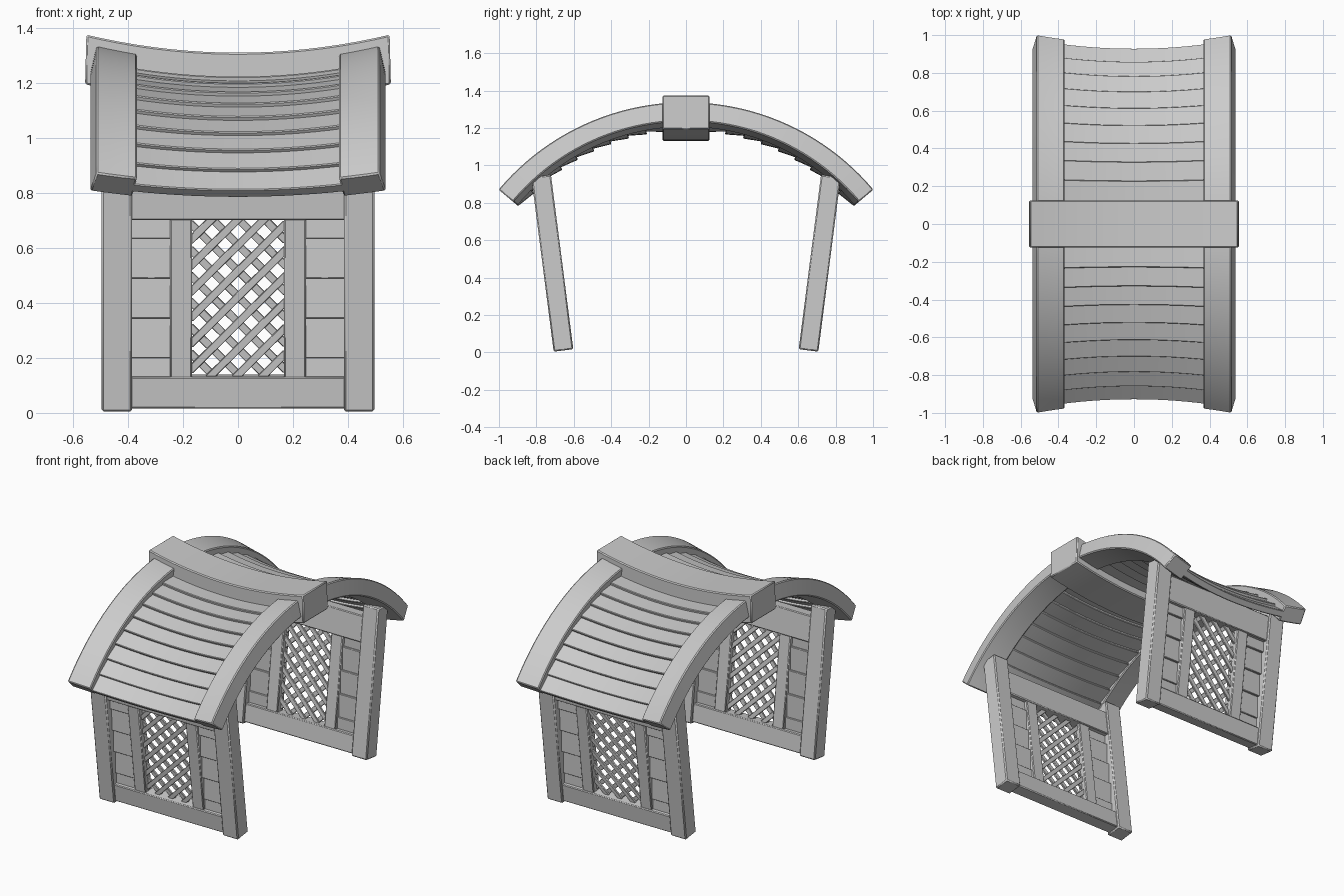
import bpy, bmesh
from math import sin, cos, radians, sqrt

if "Cube" in bpy.data.objects:
    bpy.data.objects.remove(bpy.data.objects["Cube"])

BEND = 2.37        # radius of the side-to-side sag of the roof
ZC = 0.03          # height of the roof arc centre
LEAN = radians(7.3)
END = 50           # roof arc end angle (degrees from the top)


def block(name, f, nu=1, nv=1, mirror=(False, False), bevel=0.005):
    """Closed six-sided block: f maps u, v, w in 0..1 to a point."""
    bm = bmesh.new()
    g = [[[bm.verts.new(f(i / nu, j / nv, k)) for k in (0, 1)]
          for j in range(nv + 1)] for i in range(nu + 1)]
    for i in range(nu):
        for j in range(nv):
            for k in (0, 1):
                bm.faces.new((g[i][j][k], g[i + 1][j][k], g[i + 1][j + 1][k], g[i][j + 1][k]))
    for i in range(nu):
        for j in (0, nv):
            bm.faces.new((g[i][j][0], g[i + 1][j][0], g[i + 1][j][1], g[i][j][1]))
    for j in range(nv):
        for i in (0, nu):
            bm.faces.new((g[i][j][0], g[i][j + 1][0], g[i][j + 1][1], g[i][j][1]))
    bmesh.ops.recalc_face_normals(bm, faces=bm.faces)
    me = bpy.data.meshes.new(name)
    bm.to_mesh(me)
    bm.free()
    ob = bpy.data.objects.new(name, me)
    bpy.context.collection.objects.link(ob)
    if bevel:
        b = ob.modifiers.new("bevel", 'BEVEL')
        b.width, b.segments, b.limit_method = bevel, 1, 'ANGLE'
        b.angle_limit = radians(40)
    if any(mirror):
        m = ob.modifiers.new("mirror", 'MIRROR')
        m.use_axis = (mirror[0], mirror[1], False)
        m.use_mirror_merge = False
    bpy.ops.object.select_all(action='DESELECT')
    ob.select_set(True)
    bpy.context.view_layer.objects.active = ob
    bpy.ops.object.shade_smooth_by_angle(angle=radians(30))
    return ob


def lerp(a, b, t):
    return a + (b - a) * t


def roof_point(s, n, deg):
    """Point at width s, radius n and arc angle, with the saddle sag."""
    th = s / BEND
    h = n - 1.145
    x = (BEND - h) * sin(th)
    r = 1.145 + BEND - (BEND - h) * cos(th)
    p = radians(deg)
    return x, -r * sin(p), ZC + r * cos(p)


# Arched side trims
block("roof_trim", lambda u, v, w: roof_point(
    lerp(0.386, 0.543, u), lerp(1.145, 1.25, w), lerp(4, END, v)),
    3, 20, (True, True), 0.006)

# Overlapping curved roof boards
N = 9
STEP = (END - 6) / N
for i in range(N):
    lo = END - i * STEP
    hi = lo - STEP - 0.5
    block("roof_board", lambda u, v, w: roof_point(
        lerp(-0.40, 0.40, u), lerp(1.155, 1.198, w) + 0.017 * v, lerp(hi, lo, v)),
        14, 1, (False, True), 0.004)

# Sagging ridge beam
block("ridge_beam", lambda u, v, w: (
    lerp(-0.556, 0.556, u) * lerp(1, 0.992, w), lerp(-0.125, 0.125, v),
    lerp(1.13, 1.31, w) + (lerp(-0.556, 0.556, u)) ** 2 / (2 * BEND)),
    18, 1, bevel=0.006)


def wall_point(x, t, h):
    """Leaning front wall: x across, t outward, h up the wall."""
    return (x, -(0.655 + h * sin(LEAN) + t * cos(LEAN)),
            0.011 + h * cos(LEAN) - t * sin(LEAN))


def plank(name, x0, x1, t0, t1, h0, h1, both=False, bevel=0.005, tilt=0.0):
    block(name, lambda u, v, w: wall_point(
        lerp(x0, x1, u), lerp(t0, t1, v) - tilt * w, lerp(h0, h1, w)),
        mirror=(both, True), bevel=bevel)


# Wall frame
plank("corner_post", 0.385, 0.496, -0.053, 0.053, 0, 0.94, True, 0.007)
plank("bottom_rail", -0.39, 0.39, -0.04, 0.04, 0.01, 0.125)
plank("top_rail", -0.39, 0.39, -0.04, 0.04, 0.70, 0.865)
plank("panel_stile", 0.167, 0.247, -0.032, 0.032, 0.12, 0.71, True)

# Overlapping siding beside the lattice
edges = [0.10, 0.192, 0.338, 0.484, 0.630, 0.72]
for a, b in zip(edges, edges[1:]):
    plank("siding_board", 0.24, 0.39, -0.005, 0.02, a, b + 0.006, True, 0.003,
          0.018 * (b - a) / 0.146)

# Diagonal lattice slats, clipped to the opening
X, H0, H1 = 0.175, 0.118, 0.71
HALF = 0.014 / sqrt(2)
PITCH = 0.095
for sgn, t0, name in ((1, 0.0, "lattice_slat_front"), (-1, -0.013, "lattice_slat_back")):
    for k in range(-3, 10):
        c = 0.13 + k * PITCH          # height of the slat on the centre line
        xa, xb = sorted((sgn * (H0 - c), sgn * (H1 - c)))
        xa, xb = max(xa, -X), min(xb, X)
        if xb - xa < 0.03:
            continue

        def slat(u, v, w):
            x = lerp(xa, xb, u)
            off = lerp(-HALF, HALF, w)
            return wall_point(x - sgn * off, lerp(t0, t0 + 0.013, v), c + sgn * x + off)
        block(name, slat, mirror=(False, True), bevel=0.002)
